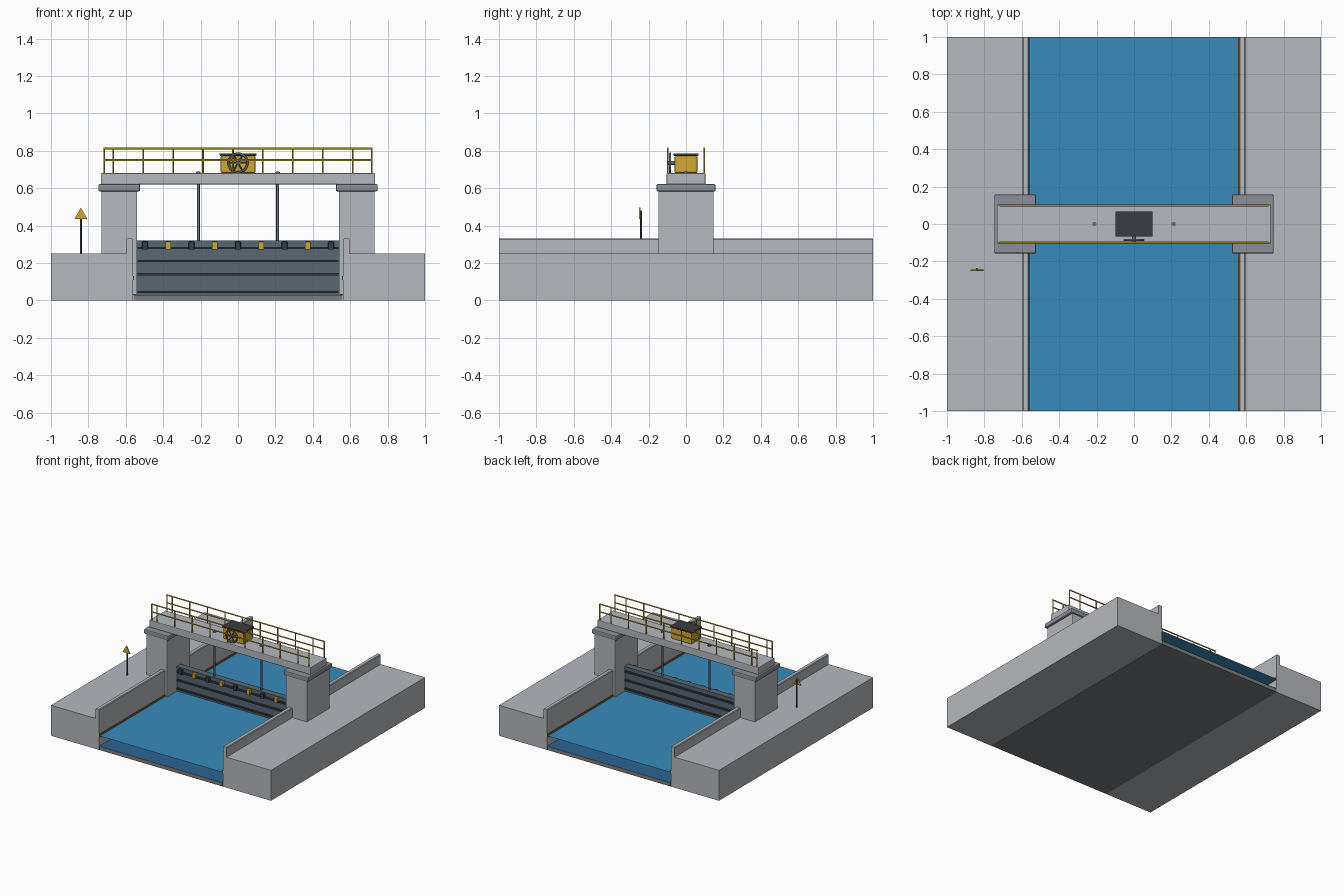
import bpy, bmesh, math
from mathutils import Vector

cube = bpy.data.objects.get("Cube")
if cube:
    bpy.data.objects.remove(cube, do_unlink=True)


def material(name, r, g, b):
    m = bpy.data.materials.new(name)
    m.use_nodes = True
    m.diffuse_color = (r, g, b, 1)
    m.node_tree.nodes["Principled BSDF"].inputs["Base Color"].default_value = (r, g, b, 1)
    return m


concrete = material("concrete", 0.46, 0.48, 0.51)
cap_grey = material("cap grey", 0.26, 0.28, 0.32)
bed_grey = material("bed grey", 0.2, 0.21, 0.22)
water_blue = material("water blue", 0.04, 0.26, 0.5)
deep_blue = material("deep water blue", 0.024, 0.13, 0.29)
slate = material("gate slate", 0.1, 0.14, 0.175)
dark = material("dark steel", 0.04, 0.047, 0.06)
steel = material("stem steel", 0.14, 0.155, 0.175)
yellow = material("safety yellow", 0.63, 0.39, 0.035)
stain = material("waterline stain", 0.17, 0.13, 0.05)


def finish(name, bm, mat, bevel=0):
    bmesh.ops.recalc_face_normals(bm, faces=bm.faces)
    mesh = bpy.data.meshes.new(name)
    bm.to_mesh(mesh)
    bm.free()
    mesh.materials.append(mat)
    ob = bpy.data.objects.new(name, mesh)
    bpy.context.scene.collection.objects.link(ob)
    if bevel:
        mod = ob.modifiers.new("bevel", "BEVEL")
        mod.width = bevel
        mod.segments = 2
    return ob


def box(name, x, y, z, mat, bevel=0):
    """Box from (low, high) ranges."""
    bm = bmesh.new()
    bmesh.ops.create_cube(bm, size=1)
    for v in bm.verts:
        v.co = [sum(r) / 2 + c * (r[1] - r[0]) for r, c in zip((x, y, z), v.co)]
    return finish(name, bm, mat, bevel)


def rod(name, a, b, radius, mat, sides=12):
    """Cylinder between two points."""
    a, b = Vector(a), Vector(b)
    bm = bmesh.new()
    bmesh.ops.create_cone(bm, cap_ends=True, segments=sides, radius1=radius,
                          radius2=radius, depth=(b - a).length)
    turn = Vector((0, 0, 1)).rotation_difference(b - a)
    for v in bm.verts:
        v.co = turn @ v.co + (a + b) / 2
    for f in bm.faces:
        f.smooth = len(f.verts) == 4 and sides > 4
    return finish(name, bm, mat)


def prism(name, profile, y0, y1, mat):
    """Extrude an x-z profile along y."""
    bm = bmesh.new()
    face = bm.faces.new([bm.verts.new((x, y0, z)) for x, z in profile])
    new = bmesh.ops.extrude_face_region(bm, geom=[face])["geom"]
    for v in new:
        if isinstance(v, bmesh.types.BMVert):
            v.co.y = y1
    return finish(name, bm, mat)


def sheet(name, z, mat):
    bm = bmesh.new()
    bm.faces.new([bm.verts.new((x, y, z)) for x, y in
                  ((-.56, -1), (.56, -1), (.56, 1), (-.56, 1))])
    return finish(name, bm, mat)


def span(s, a, b):
    """Range mirrored to side s."""
    return tuple(sorted((s * a, s * b)))


# Channel bed and water
box("channel_bed", (-.56, .56), (-1, 1), (0, .03), bed_grey)
sheet("water_surface", .115, water_blue)
sheet("water_depth", .032, deep_blue)

# Banks, piers and caps on both sides
bank = [(1, 0), (1, .25), (.597, .25), (.597, .325), (.592, .33),
        (.567, .33), (.562, .325), (.562, 0)]
for s, side in ((1, "left"), (-1, "right")):
    prism(side + "_bank", [(s * x, z) for x, z in bank], -1, 1, concrete)
    box(side + "_waterline", span(s, .557, .563), (-1, 1), (.108, .13), stain)
    box(side + "_pier", span(s, .54, .73), (-.148, .148), (.03, .585), concrete, .004)
    box(side + "_pier_cap", span(s, .523, .747), (-.158, .158), (.583, .622), cap_grey, .008)

# Bridge deck
box("deck", (-.733, .733), (-.104, .104), (.62, .68), concrete, .005)

# Railings
posts = [-.715, .715] + [-.667 + .16 * i for i in range(9)]
for y, side in ((-.098, "front"), (.098, "back")):
    for z, part in ((.813, "top_rail"), (.75, "middle_rail")):
        rod(f"{side}_{part}", (-.719, y, z), (.719, y, z), .005, yellow, 8)
    for x in posts:
        rod(side + "_rail_post", (x, y, .68), (x, y, .813), .0045, yellow, 8)

# Gate with horizontal ribs on both faces
box("gate_panel", (-.54, .54), (-.02, .02), (.03, .32), slate)
for z in (.045, .14, .21, .28):
    box("gate_rib", (-.537, .537), (-.034, .034), (z - .006, z + .006), dark)
box("gate_top_beam", (-.54, .54), (-.027, .027), (.306, .32), slate)

# Alternating blocks along the top of the gate
for i in range(9):
    x = -.497 + .1243 * i
    box("gate_block", (x - .015, x + .015), (-.048, -.02), (.272, .314),
        yellow if i % 2 else dark, .003)

# Lifting stems
for x in (-.212, .212):
    rod("lifting_stem", (x, 0, .31), (x, 0, .688), .008, steel)
    rod("stem_collar", (x, 0, .678), (x, 0, .686), .012, steel)

# Winch housing and lid
box("winch_housing", (-.093, .093), (-.062, .062), (.68, .776), yellow, .01)
box("winch_lid", (-.1, .1), (-.067, .067), (.773, .786), dark, .004)

# Handwheel
hub = Vector((0, -.085, .735))
bpy.ops.mesh.primitive_torus_add(location=hub, rotation=(math.pi / 2, 0, 0),
                                 major_radius=.05, minor_radius=.006,
                                 major_segments=32, minor_segments=8)
wheel = bpy.context.object
wheel.name = "handwheel_rim"
wheel.data.materials.append(steel)
bpy.ops.object.shade_smooth()
for i in range(3):
    a = i * math.pi / 3
    arm = Vector((math.cos(a), 0, math.sin(a))) * .05
    rod("handwheel_spoke", hub - arm, hub + arm, .004, steel, 8)
rod("handwheel_shaft", (0, -.096, hub.z), (0, -.055, hub.z), .011, steel)

# Warning sign on the bank
rod("sign_pole", (-.84, -.24, .25), (-.84, -.24, .48), .005, dark, 8)
prism("sign_plate", [(-.875, .435), (-.805, .435), (-.84, .496)], -.25, -.244, yellow)
